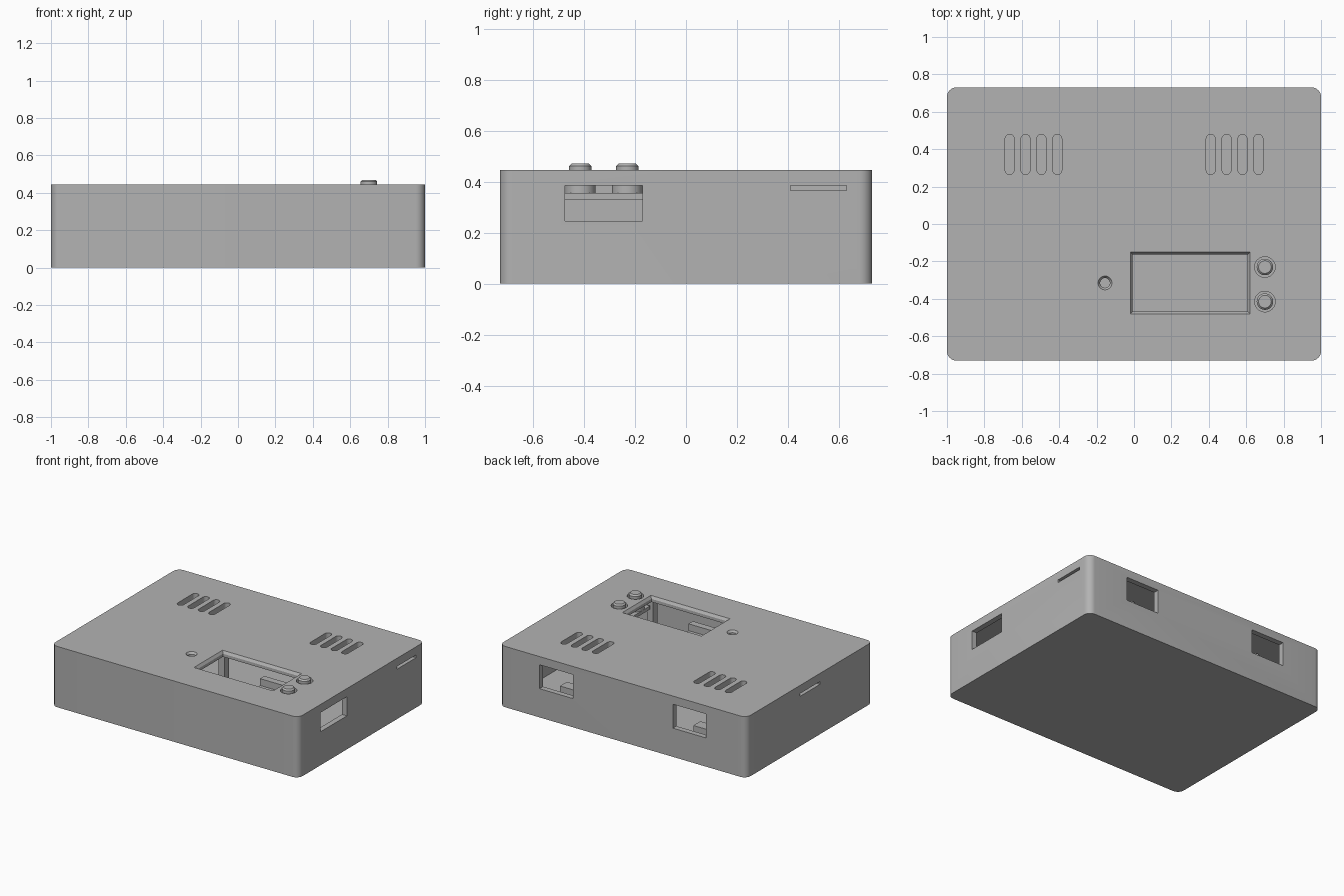
import bpy, bmesh, math

cube = bpy.data.objects.get("Cube")
if cube:
    bpy.data.objects.remove(cube, do_unlink=True)

grey = bpy.data.materials.new("plain_grey")
grey.use_nodes = True
COLOUR = (0.45, 0.45, 0.45, 1)
grey.diffuse_color = COLOUR
grey.node_tree.nodes["Principled BSDF"].inputs["Base Color"].default_value = COLOUR

TOP, WALL = 0.445, 0.04
HALF_X, HALF_Y = 1.0, 0.73


def rounded_rect(cx, cy, w, h, r=0.0, seg=8):
    """Outline of a rectangle whose corners are arcs; r = w/2 gives a slot."""
    if r == 0:
        return [(cx + sx * w / 2, cy + sy * h / 2)
                for sx, sy in ((1, 1), (-1, 1), (-1, -1), (1, -1))]
    pts = []
    for q, (sx, sy) in enumerate(((1, 1), (-1, 1), (-1, -1), (1, -1))):
        for i in range(seg + 1):
            a = (q + i / seg) * math.pi / 2
            pts.append((cx + sx * (w / 2 - r) + r * math.cos(a),
                        cy + sy * (h / 2 - r) + r * math.sin(a)))
    return pts


def circle(cx, cy, r, seg=32):
    return [(cx + r * math.cos(i * math.tau / seg), cy + r * math.sin(i * math.tau / seg))
            for i in range(seg)]


def loft(name, sections):
    """Closed solid through (z, outline) sections, listed bottom to top."""
    bm = bmesh.new()
    rings = [[bm.verts.new((x, y, z)) for x, y in outline] for z, outline in sections]
    n = len(rings[0])
    for low, high in zip(rings, rings[1:]):
        for i in range(n):
            j = (i + 1) % n
            bm.faces.new((low[i], low[j], high[j], high[i]))
    bm.faces.new(rings[0][::-1])
    bm.faces.new(rings[-1])
    bmesh.ops.recalc_face_normals(bm, faces=bm.faces)
    mesh = bpy.data.meshes.new(name)
    bm.to_mesh(mesh)
    bm.free()
    mesh.materials.append(grey)
    obj = bpy.data.objects.new(name, mesh)
    bpy.context.collection.objects.link(obj)
    return obj


def box(name, x0, x1, y0, y1, z0, z1):
    outline = rounded_rect((x0 + x1) / 2, (y0 + y1) / 2, x1 - x0, y1 - y0)
    return loft(name, [(z0, outline), (z1, outline)])


def smooth(obj):
    bpy.ops.object.select_all(action="DESELECT")
    obj.select_set(True)
    bpy.context.view_layer.objects.active = obj
    bpy.ops.object.shade_smooth_by_angle(angle=math.radians(30))


# Case shell
shell = rounded_rect(0, 0, 2 * HALF_X, 2 * HALF_Y, 0.05)
case = loft("case", [(0, shell), (TOP, shell)])

# Hollow inside
inner = rounded_rect(0, 0, 2 * (HALF_X - WALL), 2 * (HALF_Y - WALL), 0.02)
cutters = [loft("cavity_cutter", [(WALL, inner), (TOP - WALL, inner)])]

# Bevelled display window
wx, wy, ww, wh = 0.30, -0.315, 0.64, 0.33
small = rounded_rect(wx, wy, ww - 0.025, wh - 0.025)
cutters.append(loft("window_cutter", [
    (TOP - 0.07, small), (TOP - 0.018, small),
    (TOP, rounded_rect(wx, wy, ww, wh)), (TOP + 0.05, rounded_rect(wx, wy, ww, wh))]))

# Countersunk indicator hole
cutters.append(loft("indicator_cutter", [
    (TOP - 0.07, circle(-0.155, -0.315, 0.026)), (TOP - 0.015, circle(-0.155, -0.315, 0.026)),
    (TOP, circle(-0.155, -0.315, 0.037)), (TOP + 0.05, circle(-0.155, -0.315, 0.037))]))

# Button holes
BUTTON_X, BUTTON_YS = 0.70, (-0.415, -0.23)
for y in BUTTON_YS:
    ring = circle(BUTTON_X, y, 0.055)
    cutters.append(loft("button_hole_cutter", [(TOP - 0.07, ring), (TOP + 0.05, ring)]))

# Vent slots and rear sockets, mirrored left and right
for side in (-1, 1):
    for i in range(4):
        slot = rounded_rect(side * (0.41 + 0.085 * i), 0.372, 0.048, 0.215, 0.024, 6)
        cutters.append(loft("vent_cutter", [(TOP - 0.07, slot), (TOP + 0.05, slot)]))
    cutters.append(box("socket_cutter", side * 0.54 - 0.135, side * 0.54 + 0.135,
                       HALF_Y - 0.08, HALF_Y + 0.05, 0.21, 0.385))

# Left port, and a thin slit in each side wall
cutters.append(box("port_cutter", 0.92, 1.05, -0.475, -0.17, 0.245, 0.385))
cutters.append(box("left_slit_cutter", 0.92, 1.05, 0.41, 0.63, 0.365, 0.385))
cutters.append(box("right_slit_cutter", -1.05, -0.92, -0.12, 0.11, 0.365, 0.385))

bpy.context.view_layer.objects.active = case
for cutter in cutters:
    cutter.hide_render = True
    mod = case.modifiers.new("cut", "BOOLEAN")
    mod.operation, mod.solver, mod.object = "DIFFERENCE", "EXACT", cutter
    bpy.ops.object.modifier_apply(modifier=mod.name)
for cutter in cutters:
    bpy.data.objects.remove(cutter, do_unlink=True)
smooth(case)

# Push buttons with an inner flange
for name, y in zip(("front_button", "rear_button"), BUTTON_YS):
    profile = [(0.355, 0.061), (0.4, 0.061), (0.4, 0.044), (0.46, 0.044), (0.47, 0.034)]
    smooth(loft(name, [(z, circle(BUTTON_X, y, r)) for z, r in profile]))

# Switch board under the buttons
box("switch_board", 0.64, 0.77, -0.50, -0.15, 0.33, 0.355)

# Display posts hanging from the lid
for x in (-0.06, 0.66):
    for y in (-0.55, -0.08):
        box("display_post", x - 0.025, x + 0.025, y - 0.025, y + 0.025, 0.2, 0.41)

# Stepped display rests standing on the floor
for side in (-1, 1):
    y = wy + side * 0.31
    box("display_rest", 0.2, 0.4, y - 0.025, y + 0.025, 0.03, 0.25)
    y -= side * 0.045
    box("display_rest_step", 0.2, 0.4, y - 0.02, y + 0.02, 0.03, 0.2)

# Small supports behind the rear sockets
for side in (-1, 1):
    box("socket_support", side * 0.54 - 0.06, side * 0.54 + 0.06, 0.52, 0.6, 0.03, 0.2)
